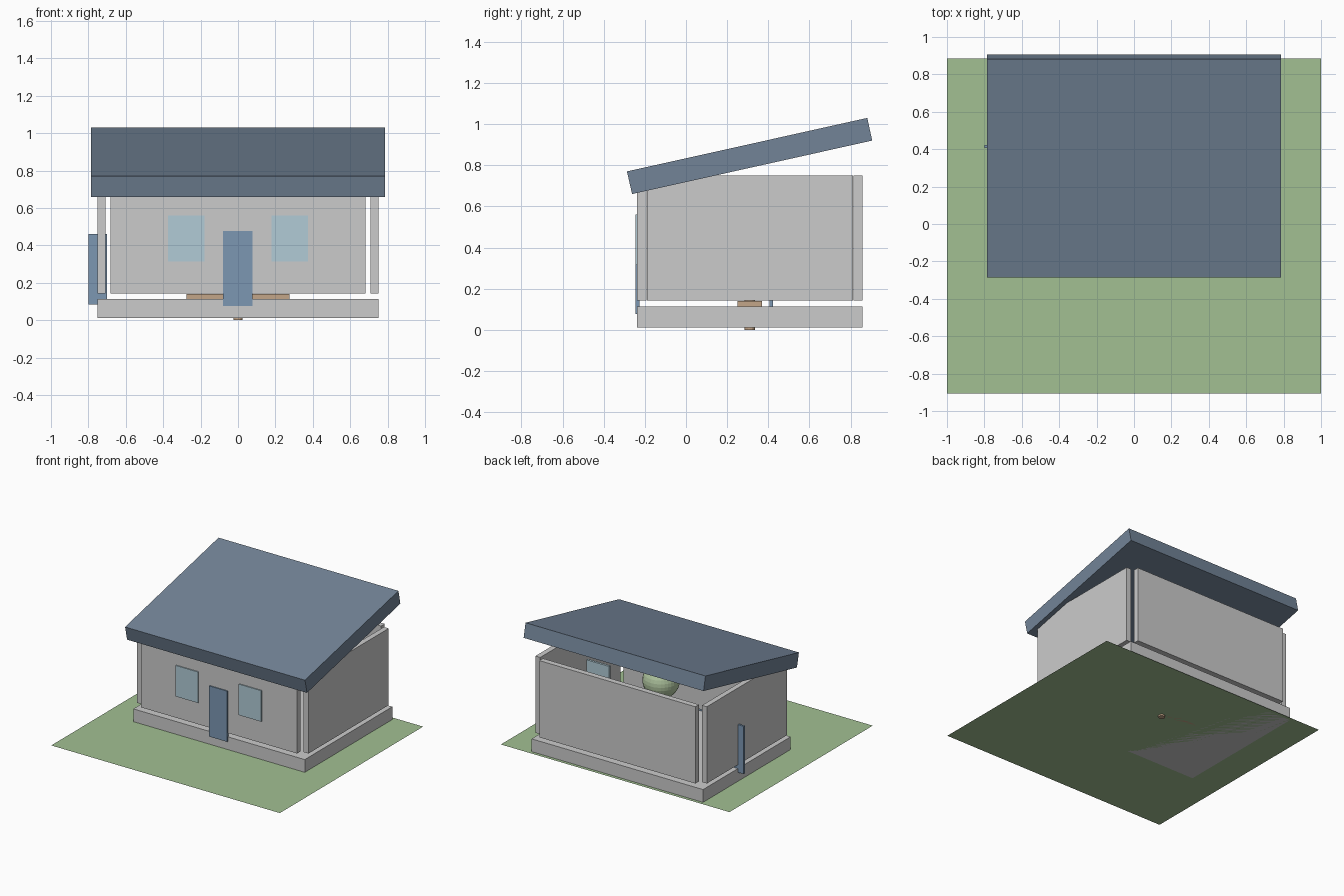
import bpy
import bmesh

if "Cube" in bpy.data.objects:
    bpy.data.objects.remove(bpy.data.objects["Cube"])


def material(name, rgb):
    m = bpy.data.materials.new(name)
    m.diffuse_color = (*rgb, 1)
    m.use_nodes = True
    m.node_tree.nodes["Principled BSDF"].inputs["Base Color"].default_value = m.diffuse_color
    return m


GREEN = material("grass", (0.36, 0.53, 0.29))
LEAF = material("leaf", (0.45, 0.58, 0.36))
SLATE = material("slate", (0.17, 0.23, 0.31))
GLASS = material("glass", (0.44, 0.60, 0.67))
BLUE = material("door_blue", (0.20, 0.31, 0.45))
WOOD = material("wood", (0.55, 0.38, 0.25))


def finish(obj, name, mat):
    obj.name = obj.data.name = name
    if mat:
        obj.data.materials.append(mat)
    return obj


def box(name, x0, x1, y0, y1, z0, z1, mat=None):
    """Axis-aligned box given by its limits."""
    bm = bmesh.new()
    bmesh.ops.create_cube(bm, size=1)
    for v in bm.verts:
        v.co.x = x1 if v.co.x > 0 else x0
        v.co.y = y1 if v.co.y > 0 else y0
        v.co.z = z1 if v.co.z > 0 else z0
    me = bpy.data.meshes.new(name)
    bm.to_mesh(me)
    bm.free()
    obj = bpy.data.objects.new(name, me)
    bpy.context.collection.objects.link(obj)
    return finish(obj, name, mat)


CY = 0.31      # centre of the house in depth
G = 0.012      # ground level

# Lawn sheet
bpy.ops.mesh.primitive_plane_add(size=2, location=(0, -0.01, G))
lawn = bpy.context.object
for v in lawn.data.vertices:
    v.co.y *= 0.895
finish(lawn, "lawn", GREEN)

# Foundation slab
box("foundation", -0.75, 0.75, -0.237, 0.858, G, 0.113)

# Walls, floating just above the slab with open corners
box("front_wall", -0.683, 0.683, -0.237, -0.192, 0.143, 0.75)
box("back_wall", -0.683, 0.683, 0.813, 0.858, 0.143, 0.75)
for side, s in (("left", -1), ("right", 1)):
    xs = sorted((s * 0.708, s * 0.75))
    box(side + "_wall", *xs, -0.19, 0.811, 0.143, 0.75)

# Sloping roof slab: side profile extruded across the house
profile = [(-0.262, 0.66), (0.905, 0.92), (0.881, 1.03), (-0.287, 0.77)]
bm = bmesh.new()
face = bm.faces.new([bm.verts.new((-0.787, y, z)) for y, z in profile])
ext = bmesh.ops.extrude_face_region(bm, geom=[face])
bmesh.ops.translate(bm, vec=(1.574, 0, 0),
                    verts=[g for g in ext["geom"] if isinstance(g, bmesh.types.BMVert)])
bmesh.ops.recalc_face_normals(bm, faces=bm.faces)
me = bpy.data.meshes.new("roof")
bm.to_mesh(me)
bm.free()
roof = bpy.data.objects.new("roof", me)
bpy.context.collection.objects.link(roof)
finish(roof, "roof", SLATE)

# Front windows, and a spare pane standing indoors
for name, x, y in (("left_window", -0.276, -0.236), ("right_window", 0.276, -0.236),
                   ("indoor_pane", 0.55, CY)):
    box(name, x - 0.098, x + 0.098, y - 0.009, y + 0.009, 0.315, 0.56, GLASS)

# Front door and side door
box("front_door", -0.08, 0.077, -0.245, -0.227, 0.076, 0.477, BLUE)
box("side_door", -0.80, -0.70, 0.407, 0.423, 0.083, 0.46, BLUE)

# Indoor tree in a planter
box("planter", -0.275, 0.275, CY - 0.06, CY + 0.06, G, 0.14, WOOD)
bpy.ops.mesh.primitive_cylinder_add(vertices=16, radius=0.025, depth=0.5, location=(0, CY, 0.25))
finish(bpy.context.object, "tree_trunk", WOOD)
bpy.ops.mesh.primitive_uv_sphere_add(segments=32, ring_count=16, radius=0.135, location=(0, CY, 0.57))
finish(bpy.context.object, "tree_crown", LEAF)
